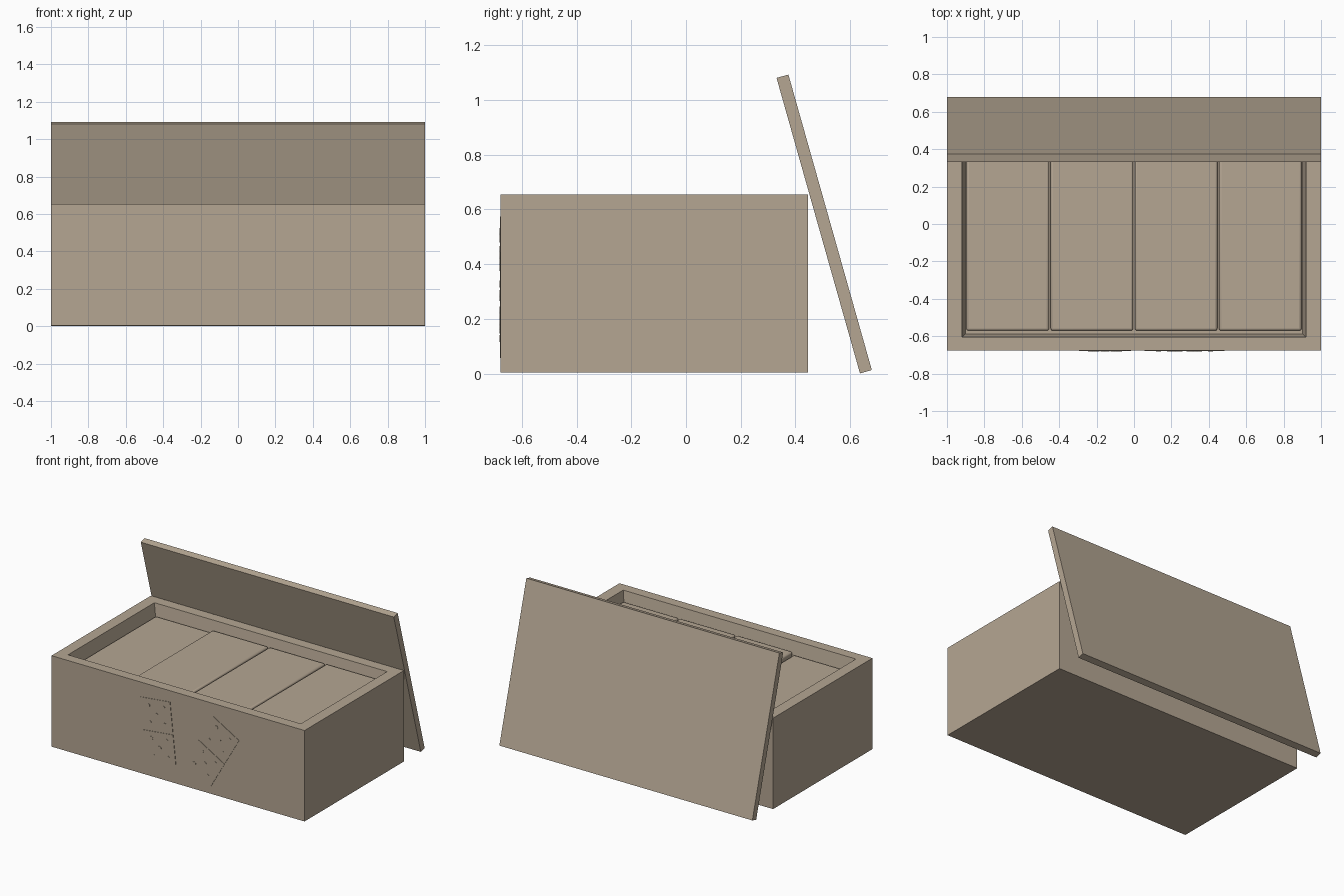
import bpy, bmesh, math
from mathutils import Matrix, Vector

if "Cube" in bpy.data.objects:
    bpy.data.objects.remove(bpy.data.objects["Cube"])

wood = bpy.data.materials.new("pale wood")
wood.diffuse_color = (0.46, 0.38, 0.29, 1)
wood.use_nodes = True
wood.node_tree.nodes["Principled BSDF"].inputs["Base Color"].default_value = wood.diffuse_color


def finish(bm, name):
    bmesh.ops.recalc_face_normals(bm, faces=bm.faces)
    me = bpy.data.meshes.new(name)
    bm.to_mesh(me)
    bm.free()
    ob = bpy.data.objects.new(name, me)
    me.materials.append(wood)
    bpy.context.collection.objects.link(ob)
    return ob


def block(name, size, matrix):
    bm = bmesh.new()
    bmesh.ops.create_cube(bm, size=1, matrix=matrix @ Matrix.Diagonal((*size, 1)))
    return finish(bm, name)


# Open box: outer walls, rim, slightly tapering hollow and inner floor
FRONT, BACK = -0.677, 0.445
bm = bmesh.new()
rings = []
for half_x, y0, y1, z in ((1, FRONT, BACK, 0.005), (1, FRONT, BACK, 0.655),
                          (0.92, -0.605, 0.37, 0.655), (0.9, -0.587, 0.355, 0.56)):
    rings.append([bm.verts.new(p) for p in ((-half_x, y0, z), (half_x, y0, z),
                                            (half_x, y1, z), (-half_x, y1, z))])
for a, b in zip(rings, rings[1:]):
    for i in range(4):
        j = (i + 1) % 4
        bm.faces.new((a[i], a[j], b[j], b[i]))
bm.faces.new(rings[0])
bm.faces.new(rings[-1])
finish(bm, "box_body")

# Lid leaning on the back edge of the box
tilt = math.atan2(0.305, 1.08)
block("leaning_lid", (2, 0.045, 1.122),
      Matrix.Translation((0, 0.505, 0.547)) @ Matrix.Rotation(tilt, 4, 'X'))

# Four tiles lying side by side in the box, with rounded corners
for i in range(4):
    top = 0.575 if i == 0 else 0.595
    tile = block(f"inner_tile_{i + 1}", (0.441, 0.92, 0.1),
                 Matrix.Translation((-0.675 + 0.45 * i, -0.11, top - 0.05)))
    bev = tile.modifiers.new("round", 'BEVEL')
    bev.width, bev.segments = 0.012, 3
    with bpy.context.temp_override(object=tile, active_object=tile,
                                   selected_objects=[tile],
                                   selected_editable_objects=[tile]):
        bpy.ops.object.shade_smooth_by_angle(angle=math.radians(35))

# Two decorative tiles in low relief on the front: two halves with five pips each
pips = [(0, 0)] + [(sx * 0.06, sz * 0.06) for sx in (-1, 1) for sz in (-1, 1)]
for n, (cx, cz, angle) in enumerate(((-0.155, 0.34, -6), (0.27, 0.31, 30)), 1):
    frame = Matrix.Translation((cx, FRONT, cz)) @ Matrix.Rotation(math.radians(angle), 4, 'Y')
    bm = bmesh.new()
    for s in (-1, 1):
        half = frame @ Matrix.Translation((0, 0, s * 0.115))
        bmesh.ops.create_cube(bm, size=1, matrix=half @ Matrix.Diagonal((0.235, 0.006, 0.218, 1)))
        for px, pz in pips:
            bmesh.ops.create_cone(bm, cap_ends=True, segments=16, radius1=0.013, radius2=0.013,
                                  depth=0.01, matrix=half @ Matrix.Translation((px, 0, pz))
                                  @ Matrix.Rotation(math.pi / 2, 4, 'X'))
    finish(bm, f"front_relief_tile_{n}")
